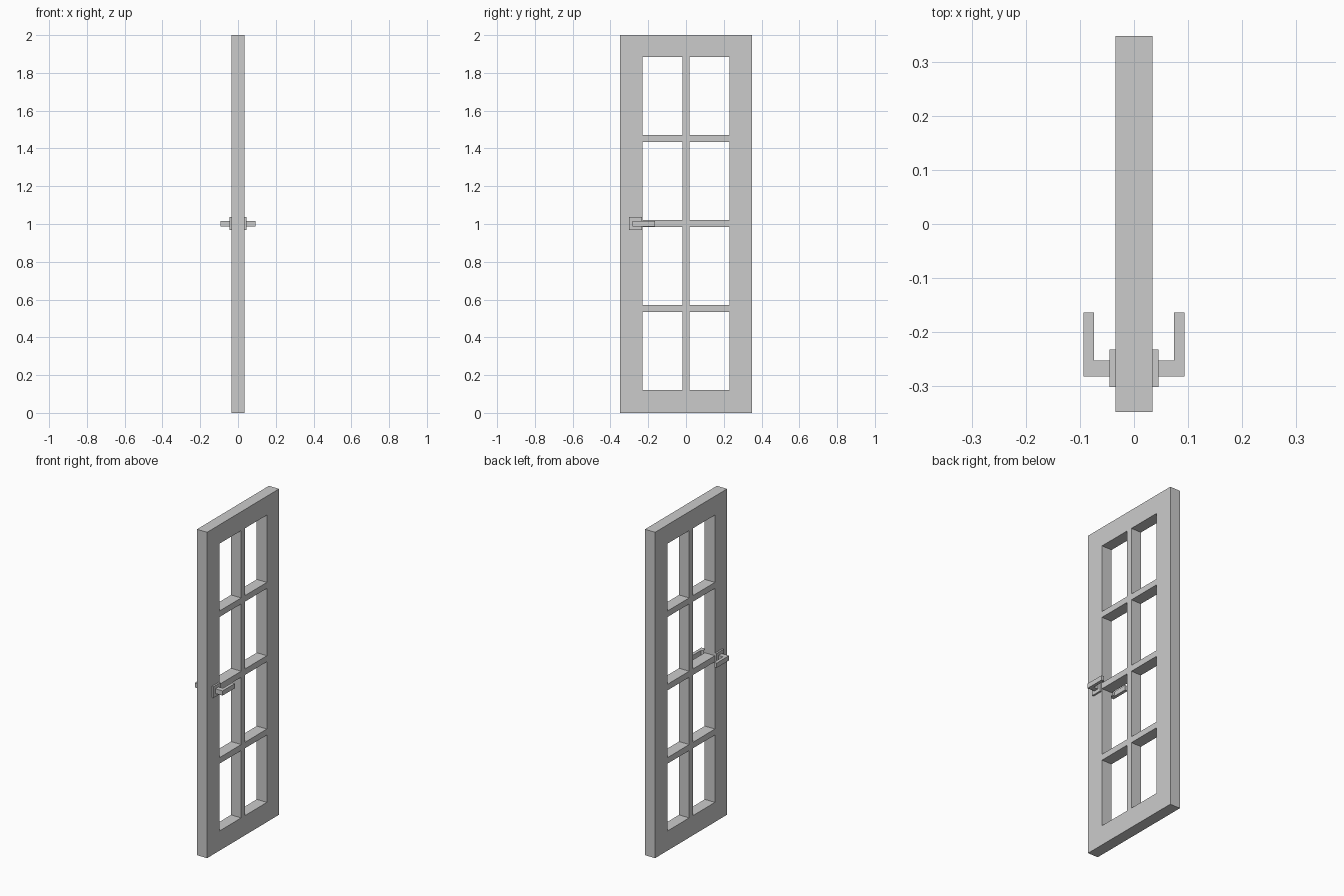
import bpy, bmesh
from mathutils import Vector

if "Cube" in bpy.data.objects:
    bpy.data.objects.remove(bpy.data.objects["Cube"])


def extruded(name, polygons, direction, mirror=False):
    """Extrude flat polygons (shared points get welded) into a closed solid."""
    bm = bmesh.new()
    for poly in polygons:
        bm.faces.new([bm.verts.new(p) for p in poly])
    bmesh.ops.remove_doubles(bm, verts=bm.verts[:], dist=1e-5)
    ext = bmesh.ops.extrude_face_region(bm, geom=bm.faces[:], use_keep_orig=True)
    moved = [g for g in ext["geom"] if isinstance(g, bmesh.types.BMVert)]
    bmesh.ops.translate(bm, verts=moved, vec=Vector(direction))
    bmesh.ops.recalc_face_normals(bm, faces=bm.faces[:])
    mesh = bpy.data.meshes.new(name)
    bm.to_mesh(mesh)
    bm.free()
    obj = bpy.data.objects.new(name, mesh)
    bpy.context.collection.objects.link(obj)
    if mirror:
        obj.modifiers.new("other_side", 'MIRROR').use_axis[0] = True
    return obj


# Door frame: stiles, rails and glazing bars as one grid with the panes left out
HALF = 0.0345
ys = [-0.349, -0.231, -0.0185, 0.0185, 0.231, 0.349]
zs = [0, 0.121, 0.534, 0.571, 0.984, 1.021, 1.434, 1.471, 1.884, 2.0]
cells = []
for i in range(len(ys) - 1):
    for j in range(len(zs) - 1):
        if i % 2 and j % 2:
            continue  # open pane
        y0, y1, z0, z1 = ys[i], ys[i + 1], zs[j], zs[j + 1]
        cells.append([(-HALF, y0, z0), (-HALF, y1, z0), (-HALF, y1, z1), (-HALF, y0, z1)])
extruded("door_frame", cells, (2 * HALF, 0, 0))

# Square handle plates on both faces
y0, y1, z0, z1 = -0.302, -0.233, 0.968, 1.037
extruded("handle_plate", [[(HALF, y0, z0), (HALF, y1, z0), (HALF, y1, z1), (HALF, y0, z1)]],
         (0.0105, 0, 0), mirror=True)

# L-shaped lever handles on both faces
profile = [(0.045, -0.283), (0.0935, -0.283), (0.0935, -0.164),
           (0.0745, -0.164), (0.0745, -0.253), (0.045, -0.253)]
extruded("lever_handle", [[(x, y, 0.988) for x, y in profile]], (0, 0, 0.029), mirror=True)
